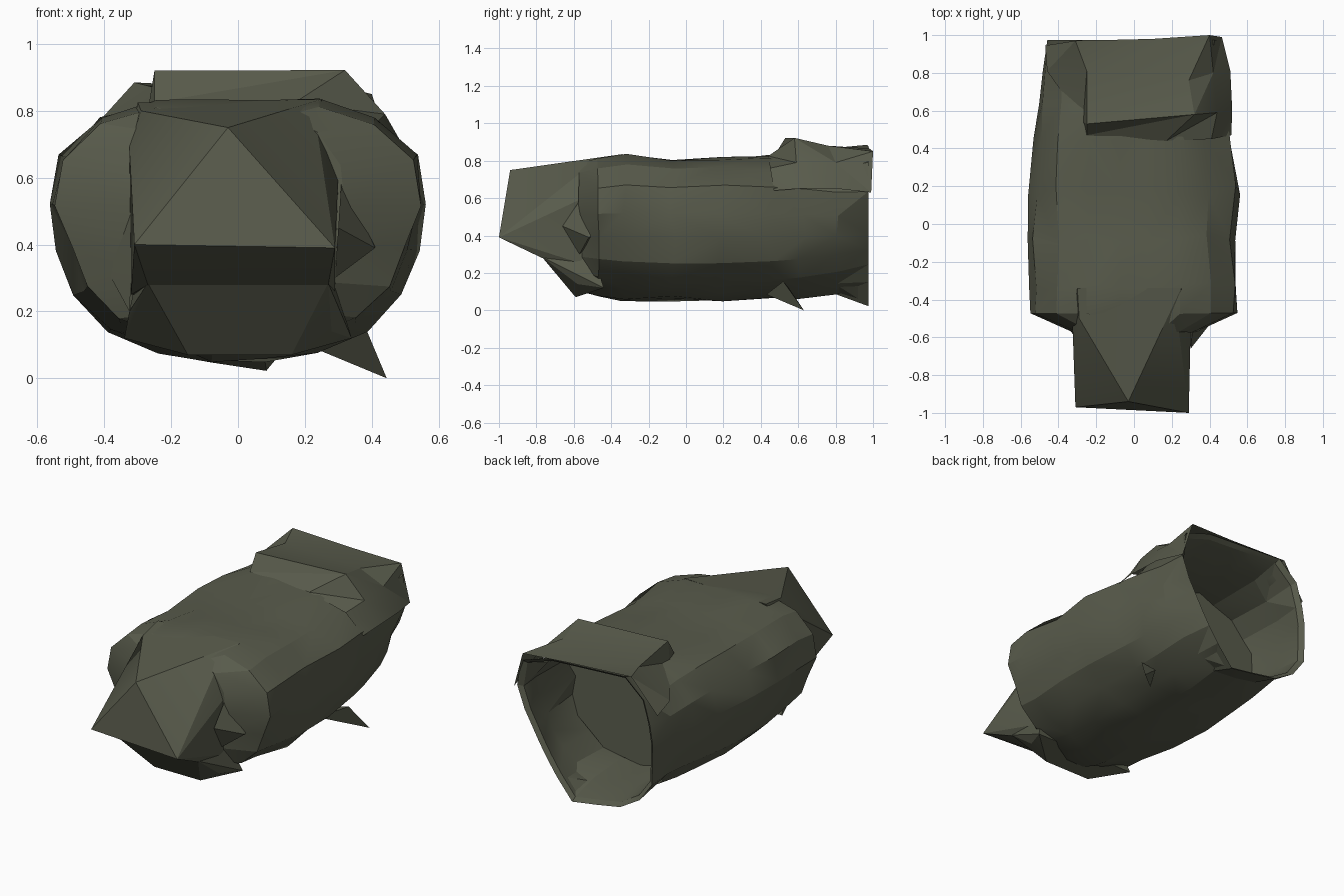
import bpy, bmesh, math, random
random.seed(4)

mat = bpy.data.materials.new("dark olive grey")
mat.diffuse_color = (0.098, 0.104, 0.071, 1)


def finish(name, bm, angle=20):
    bmesh.ops.recalc_face_normals(bm, faces=bm.faces)
    me = bpy.data.meshes.new(name)
    bm.to_mesh(me)
    bm.free()
    me.materials.append(mat)
    ob = bpy.data.objects.new(name, me)
    bpy.context.collection.objects.link(ob)
    bpy.ops.object.select_all(action='DESELECT')
    ob.select_set(True)
    bpy.context.view_layer.objects.active = ob
    bpy.ops.object.shade_smooth_by_angle(angle=math.radians(angle))
    return ob


def hull(name, pts):
    bm = bmesh.new()
    for p in pts:
        bm.verts.new(p)
    res = bmesh.ops.convex_hull(bm, input=bm.verts)
    junk = [v for v in res["geom_interior"] if isinstance(v, bmesh.types.BMVert)]
    bmesh.ops.delete(bm, geom=junk, context='VERTS')
    return finish(name, bm)


# outlines in x, z: rounded shell and angular rear rim
HALF = [(0.19, 0.06), (0.36, 0.12), (0.44, 0.18), (0.53, 0.30), (0.555, 0.50),
        (0.555, 0.64), (0.44, 0.77), (0.29, 0.835)]
ROUND = [(0, 0.045)] + HALF + [(-x, z) for x, z in reversed(HALF)]
RIM = [(0.10, 0.02), (0.28, 0.28), (0.46, 0.60), (0.42, 0.84), (-0.31, 0.88),
       (-0.42, 0.74), (-0.46, 0.5), (-0.45, 0.20), (-0.23, 0.07)]
N, CZ = 20, 0.45


def reach(poly, dx, dz):
    """Distance from the section centre to the outline along a direction."""
    best = 0
    for (x0, z0), (x1, z1) in zip(poly, poly[1:] + poly[:1]):
        ex, ez = x1 - x0, z1 - z0
        det = ex * dz - ez * dx
        if abs(det) < 1e-9:
            continue
        t = (ex * (z0 - CZ) - ez * x0) / det
        s = (dx * (z0 - CZ) - dz * x0) / det
        if t > 0 and -1e-6 <= s <= 1 + 1e-6:
            best = max(best, t)
    return best


def ring(bm, y, blend, sx, sz, jit):
    """Lumpy section, blending from the round outline to the rear rim."""
    out = []
    for i in range(N):
        a = 2 * math.pi * (i + 0.5) / N
        dx, dz = math.cos(a), math.sin(a) * 0.8
        r = reach(ROUND, dx, dz) * (1 - blend) + reach(RIM, dx, dz) * blend
        r *= 1 + random.uniform(-jit, jit * 0.3)
        if y < -0.2 and dz < -0.1 and abs(dx) > 0.3:      # tapered lower front
            r *= 0.93
        if -0.2 < y < 0.5 and 0.45 < dx < 0.85 and dz > 0:  # flattened right top edge
            r *= 0.96
        z = CZ + dz * r * sz
        if z > 0.78 and -0.25 < y < 0.4 and -0.4 < dx * r < 0.25:   # sunken top panel
            z -= 0.02
        out.append(bm.verts.new((dx * r * sx, y + random.uniform(-1, 1) * jit * 0.6, z)))
    return out


# body shell: outside from front to back, then back inside the open rear end
STATIONS = [
    (-0.57, 0, 0.58, 0.87, 0.01), (-0.47, 0, 0.99, 0.94, 0.01),
    (-0.33, 0, 1.0, 1.01, 0.03), (-0.08, 0, 1.0, 1.0, 0.05),
    (0.18, 0, 1.0, 1.0, 0.05), (0.45, 0.1, 0.97, 0.98, 0.04),
    (0.62, 0.2, 0.96, 0.96, 0.04), (0.81, 0.4, 0.95, 0.90, 0.02),
    (0.975, 1, 1.0, 1.0, 0.0), (0.95, 1, 0.94, 0.95, 0.0),
    (0.78, 0.5, 0.89, 0.86, 0.05), (0.50, 0.2, 0.84, 0.84, 0.07),
]
bm = bmesh.new()
rings = [ring(bm, *s) for s in STATIONS]
for a, b in zip(rings, rings[1:]):
    for i in range(N):
        j = (i + 1) % N
        q = (a[i], a[j], b[j], b[i])
        if random.random() < 0.5:
            q = q[1:] + q[:1]
        bm.faces.new((q[0], q[1], q[2]))
        bm.faces.new((q[0], q[2], q[3]))
bm.faces.new(rings[0])
bm.faces.new(rings[-1])
finish("body_shell", bm)

# blunt faceted nose and the sloped chin below it
hull("nose", [(-0.31, -0.97, 0.40), (0.29, -1.0, 0.39), (-0.03, -0.94, 0.75),
              (-0.29, -0.50, 0.80), (0.23, -0.50, 0.785), (-0.325, -0.55, 0.69),
              (0.30, -0.55, 0.60), (-0.27, -0.77, 0.28), (0.27, -0.77, 0.28),
              (-0.32, -0.56, 0.25), (0.29, -0.56, 0.25), (-0.3, -0.34, 0.825),
              (0.25, -0.34, 0.835)])
hull("chin", [(-0.27, -0.77, 0.285), (0.27, -0.77, 0.285), (-0.325, -0.57, 0.20),
              (0.28, -0.58, 0.14), (-0.15, -0.59, 0.07), (0.16, -0.59, 0.07),
              (-0.34, -0.44, 0.12), (0.34, -0.44, 0.12), (-0.3, -0.5, 0.32),
              (0.28, -0.5, 0.32)])

# angular folds beside the nose
hull("cheek_fold_right", [(0.30, -0.66, 0.45), (0.29, -0.57, 0.30), (0.41, -0.52, 0.39),
                          (0.31, -0.56, 0.60), (0.40, -0.42, 0.45)])
hull("cheek_fold_left", [(-0.31, -0.60, 0.45), (-0.325, -0.57, 0.20), (-0.39, -0.50, 0.32),
                         (-0.32, -0.56, 0.54), (-0.40, -0.42, 0.45)])

# raised collar sheet over the rear top, dropping to the shell on its left
ROWS = [[(-0.26, 0.52, 0.815), (-0.25, 0.47, 0.825), (0.17, 0.44, 0.825), (0.41, 0.45, 0.76), (0.515, 0.47, 0.64)],
        [(-0.27, 0.54, 0.80), (-0.25, 0.53, 0.92), (0.32, 0.58, 0.922), (0.44, 0.59, 0.79), (0.52, 0.60, 0.65)],
        [(-0.46, 0.81, 0.72), (-0.25, 0.81, 0.87), (0.29, 0.76, 0.88), (0.42, 0.80, 0.79), (0.51, 0.81, 0.65)],
        [(-0.47, 0.945, 0.68), (-0.31, 0.97, 0.885), (0.10, 0.98, 0.865), (0.40, 1.0, 0.85), (0.465, 0.99, 0.63)]]
bm = bmesh.new()
grid = [[bm.verts.new(p) for p in r] for r in ROWS]
for a, b in zip(grid, grid[1:]):
    for i in range(4):
        bm.faces.new((a[i], a[i + 1], b[i + 1]))
        bm.faces.new((a[i], b[i + 1], b[i]))
finish("rear_collar", bm)

# torn spike under the rear
hull("under_spike", [(0.445, 0.63, 0.0), (0.24, 0.43, 0.085), (0.38, 0.52, 0.155),
                     (0.30, 0.55, 0.12)])
